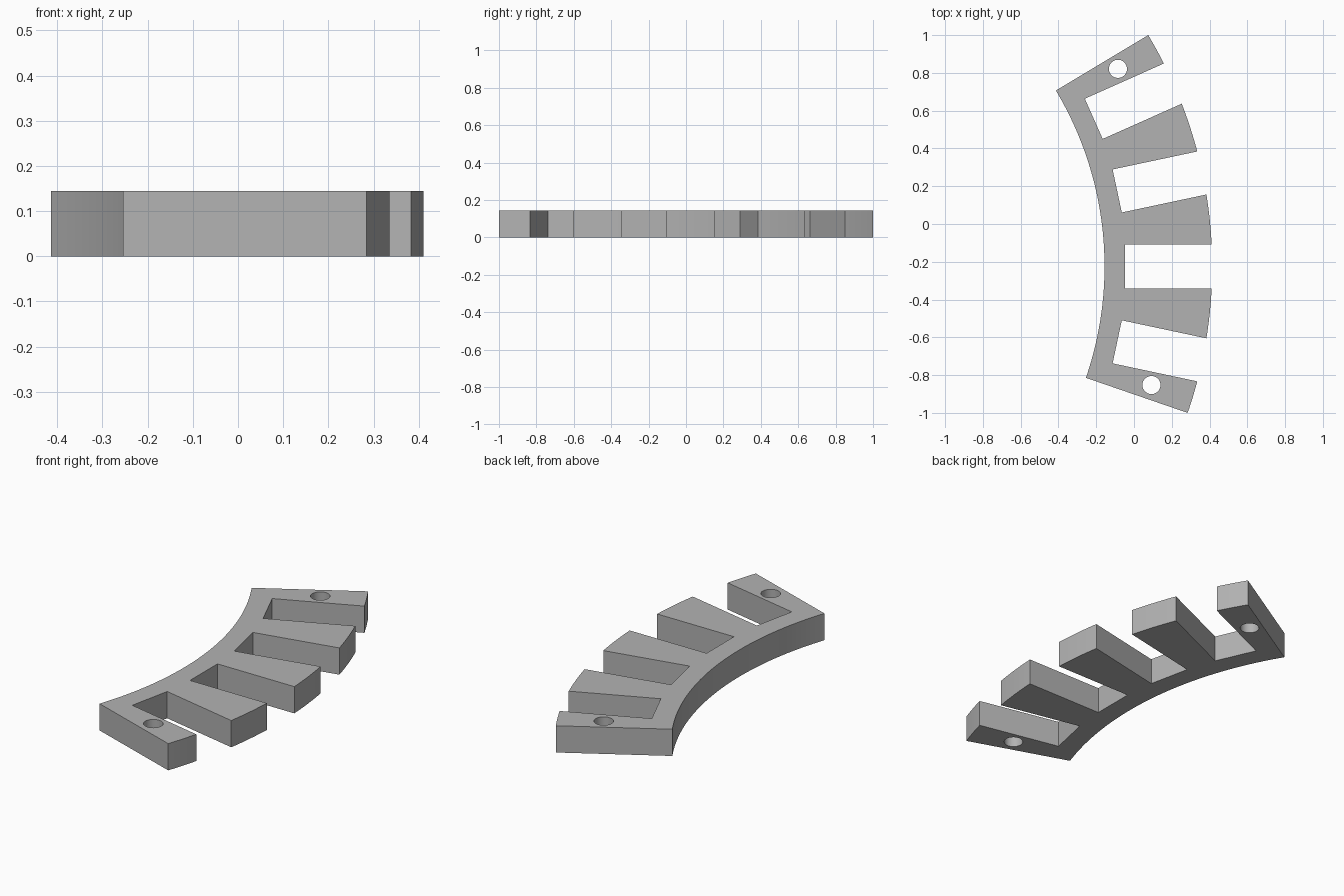
import bpy
import bmesh
from math import radians, cos, sin, sqrt, asin, degrees, pi
from mathutils import Vector

cube = bpy.data.objects.get("Cube")
if cube:
    bpy.data.objects.remove(cube, do_unlink=True)

CENTRE = Vector((-1.968, -0.2245))      # shared centre of all the arcs
R_INNER, R_FLOOR, R_OUTER = 1.812, 1.921, 2.382
START, END = -19.0, 30.93               # angular limits of the segment
SLOTS = (-12, 0, 12, 24)                # directions of the parallel-sided slots
HALF_SLOT = 0.1165
HEIGHT = 0.144
HOLE_RADIUS, HOLE_PITCH = 0.048, 2.154


def polar(radius, angle):
    a = radians(angle)
    return CENTRE + radius * Vector((cos(a), sin(a)))


def arc(radius, a, b, steps):
    return [polar(radius, a + (b - a) * i / steps) for i in range(steps + 1)]


def slot_point(angle, along, side):
    a = radians(angle)
    return CENTRE + along * Vector((cos(a), sin(a))) + side * Vector((-sin(a), cos(a)))


# Toothed outline: outer rim broken by slots, then the inner arc back
half_angle = degrees(asin(HALF_SLOT / R_OUTER))
outline, last = [], START
for s in SLOTS:
    outline += arc(R_OUTER, last, s - half_angle, 6)
    outline += [slot_point(s, R_FLOOR, -HALF_SLOT), slot_point(s, R_FLOOR, HALF_SLOT)]
    last = s + half_angle
outline += arc(R_OUTER, last, END, 6)
outline += arc(R_INNER, END, START, 48)

# Mounting holes in the two end teeth
loops = [outline]
for angle in (SLOTS[0] - 4.95, SLOTS[-1] + 5.05):
    c = polar(HOLE_PITCH, angle)
    loops.append([c + HOLE_RADIUS * Vector((cos(t * pi / 20), sin(t * pi / 20)))
                  for t in range(40)])

# Filled, extruded profile
curve = bpy.data.curves.new("toothed_segment", "CURVE")
curve.dimensions = "2D"
curve.fill_mode = "BOTH"
curve.extrude = HEIGHT / 2
for loop in loops:
    spline = curve.splines.new("POLY")
    spline.points.add(len(loop) - 1)
    for point, co in zip(spline.points, loop):
        point.co = (co.x, co.y, 0, 1)
    spline.use_cyclic_u = True

segment = bpy.data.objects.new("toothed_segment", curve)
bpy.context.collection.objects.link(segment)
bpy.ops.object.select_all(action="DESELECT")
segment.select_set(True)
bpy.context.view_layer.objects.active = segment
bpy.ops.object.convert(target="MESH")
segment = bpy.context.object
segment.name = "toothed_segment"

# Weld the caps to the walls and rest the part on the ground
bm = bmesh.new()
bm.from_mesh(segment.data)
bmesh.ops.remove_doubles(bm, verts=bm.verts, dist=0.0001)
bmesh.ops.translate(bm, verts=bm.verts, vec=(0, 0, HEIGHT / 2))
bmesh.ops.recalc_face_normals(bm, faces=bm.faces)
bm.to_mesh(segment.data)
bm.free()

grey = bpy.data.materials.new("plain_grey")
grey.use_nodes = True
colour = (0.45, 0.45, 0.45, 1)
grey.diffuse_color = colour
grey.node_tree.nodes["Principled BSDF"].inputs["Base Color"].default_value = colour
segment.data.materials.clear()
segment.data.materials.append(grey)
bpy.ops.object.shade_smooth_by_angle(angle=radians(30))
